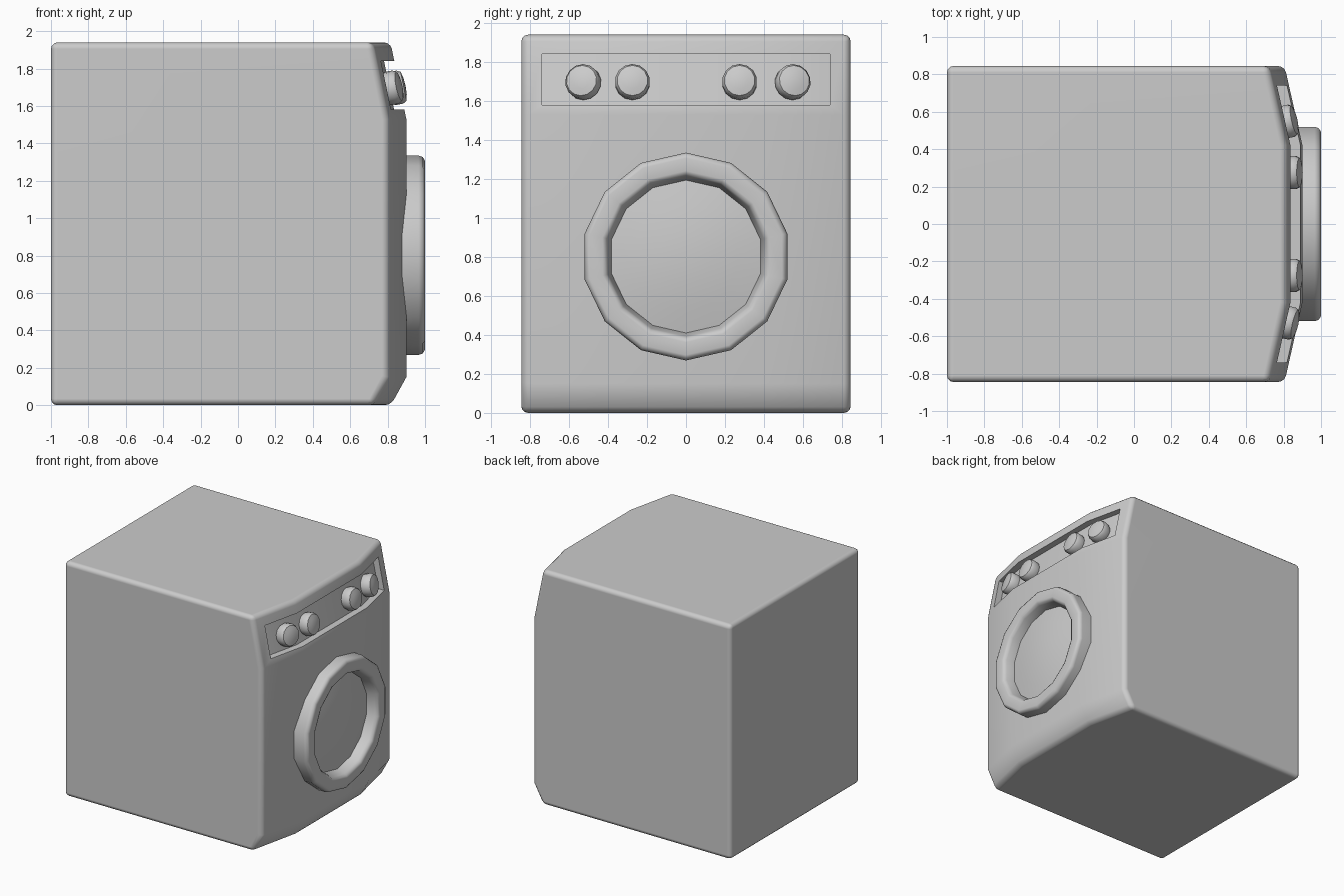
import bpy, bmesh, math
from mathutils import Vector, Matrix

if "Cube" in bpy.data.objects:
    bpy.data.objects.remove(bpy.data.objects["Cube"])

KINK, HALF_W, HEIGHT = 0.4225, 0.845, 1.94
TILT, YAW = 0.207, 0.225      # slopes of the control area and the swept-back front sides


def front_x(y, z):
    """Front surface of the cabinet at a given width and height."""
    x = 0.9 - max(0, abs(y) - KINK) * YAW
    return x - max(0, z - 1.53) * TILT - max(0, 0.15 - z) * 0.55


def link(name, bm):
    bmesh.ops.recalc_face_normals(bm, faces=bm.faces)
    mesh = bpy.data.meshes.new(name)
    bm.to_mesh(mesh)
    bm.free()
    ob = bpy.data.objects.new(name, mesh)
    bpy.context.collection.objects.link(ob)
    return ob


def activate(ob):
    bpy.ops.object.select_all(action='DESELECT')
    ob.select_set(True)
    bpy.context.view_layer.objects.active = ob


def smooth(ob, angle=40):
    activate(ob)
    bpy.ops.object.shade_smooth_by_angle(angle=math.radians(angle))
    mod = ob.modifiers.new("weighted", 'WEIGHTED_NORMAL')
    mod.keep_sharp = True


def curved_block(ys, zs, curved, flat_x):
    """Block with one curved face (grid of ys by zs) and a flat opposite face."""
    bm = bmesh.new()
    g = [[bm.verts.new((curved(y, z), y, z)) for z in zs] for y in ys]
    b = [[bm.verts.new((flat_x, y, z)) for z in (zs[0], zs[-1])] for y in (ys[0], ys[-1])]
    for i in range(len(ys) - 1):
        for j in range(len(zs) - 1):
            bm.faces.new((g[i][j], g[i + 1][j], g[i + 1][j + 1], g[i][j + 1]))
    for k, e in ((0, 0), (-1, 1)):
        bm.faces.new(g[k] + [b[e][1], b[e][0]])
        bm.faces.new([row[k] for row in g] + [b[1][e], b[0][e]])
    bm.faces.new((b[0][0], b[0][1], b[1][1], b[1][0]))
    bmesh.ops.recalc_face_normals(bm, faces=bm.faces)
    return bm


def lathe(name, profile, origin, normal, sides=14, closed=False):
    """Turn (radius, height) points about an axis; a zero radius makes a pole."""
    n = Vector(normal).normalized()
    v = n.cross(Vector((0, 0, 1))).normalized()
    u = v.cross(n)
    bm = bmesh.new()
    rings = []
    for r, h in profile:
        base = Vector(origin) + n * h
        if r == 0:
            rings.append([bm.verts.new(base)] * sides)
            continue
        angles = [2 * math.pi * i / sides for i in range(sides)]
        rings.append([bm.verts.new(base + (u * math.cos(a) + v * math.sin(a)) * r) for a in angles])
    pairs = list(zip(rings, rings[1:]))
    if closed:
        pairs.append((rings[-1], rings[0]))
    for a, b in pairs:
        for i in range(sides):
            j = (i + 1) % sides
            bm.faces.new(list(dict.fromkeys((a[i], a[j], b[j], b[i]))))
    ob = link(name, bm)
    smooth(ob)
    return ob


# Cabinet with rounded outer edges
bm = curved_block((-HALF_W, -KINK, KINK, HALF_W), (0, 0.15, 1.53, HEIGHT), front_x, -1)
edges = [e for e in bm.edges if e.calc_face_angle() > 0.7]
bmesh.ops.bevel(bm, geom=edges, offset=0.035, segments=3, profile=0.5, affect='EDGES')
cabinet = link("cabinet", bm)

# Recessed control panel cut into the sloping front
DEPTH = 0.055
cutter = link("panel_cutter", curved_block(
    (-0.74, -KINK, KINK, 0.74), (1.58, 1.84), lambda y, z: front_x(y, z) - DEPTH, 1.2))
cutter.hide_render = True
cut = cabinet.modifiers.new("panel_recess", 'BOOLEAN')
cut.operation, cut.solver, cut.object = 'DIFFERENCE', 'EXACT', cutter
activate(cabinet)
bpy.ops.object.modifier_apply(modifier=cut.name)
bpy.data.objects.remove(cutter)
smooth(cabinet)

# Door ring and domed door glass
lathe("door_ring",
      [(0.533, 0.85), (0.533, 0.965), (0.525, 0.988), (0.505, 1.0), (0.44, 1.0),
       (0.42, 0.99), (0.41, 0.97), (0.392, 0.91), (0.392, 0.85)],
      (0, 0, 0.802), (1, 0, 0), closed=True)
lathe("door_glass", [(0.4, 0.905), (0.27, 0.928), (0.135, 0.941), (0, 0.946)],
      (0, 0, 0.802), (1, 0, 0))

# Control knobs standing square to the panel
for i, y in enumerate((-0.52, -0.275, 0.275, 0.54)):
    z = 1.69
    side = math.copysign(YAW, y) if abs(y) > KINK else 0
    lathe(f"knob_{i + 1}",
          [(0, -0.01), (0.08, -0.01), (0.09, 0.015), (0.09, 0.055), (0.079, 0.075), (0.045, 0.083), (0, 0.086)],
          (front_x(y, z) - DEPTH, y, z), (1, side, TILT))
